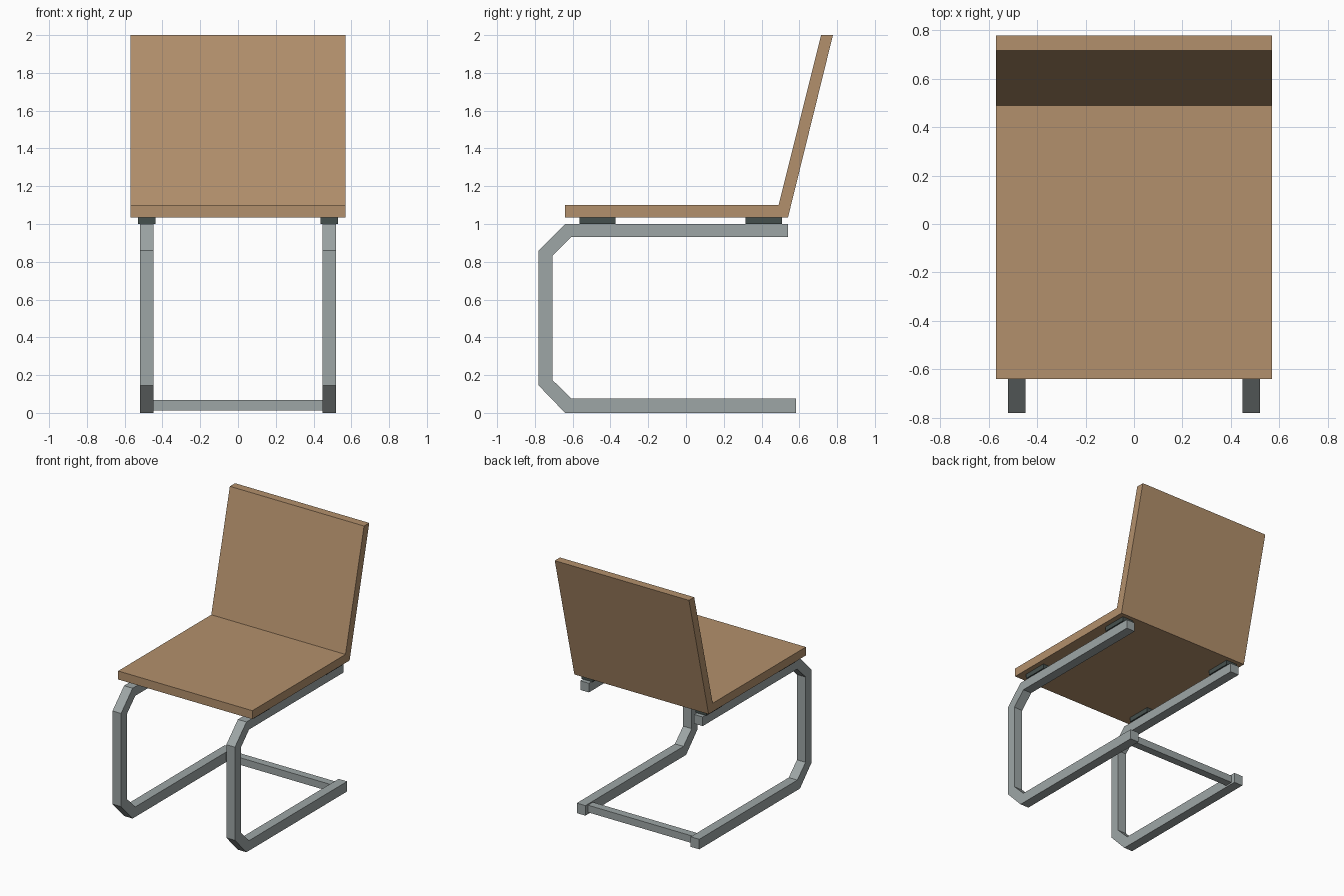
import bpy
import bmesh

if "Cube" in bpy.data.objects:
    bpy.data.objects.remove(bpy.data.objects["Cube"])


def material(name, color):
    mat = bpy.data.materials.new(name)
    mat.diffuse_color = (*color, 1)
    mat.use_nodes = True
    mat.node_tree.nodes["Principled BSDF"].inputs["Base Color"].default_value = mat.diffuse_color
    return mat


WOOD = material("wood", (0.45, 0.28, 0.15))
METAL = material("metal", (0.34, 0.38, 0.38))
RUBBER = material("rubber", (0.06, 0.08, 0.075))


def extrude_profile(name, profile, x0, x1, mat):
    """Extrude a closed (y, z) profile from x0 to x1."""
    bm = bmesh.new()
    face = bm.faces.new([bm.verts.new((x0, y, z)) for y, z in profile])
    out = bmesh.ops.extrude_face_region(bm, geom=[face])
    verts = [v for v in out["geom"] if isinstance(v, bmesh.types.BMVert)]
    bmesh.ops.translate(bm, verts=verts, vec=(x1 - x0, 0, 0))
    bmesh.ops.recalc_face_normals(bm, faces=bm.faces)
    mesh = bpy.data.meshes.new(name)
    bm.to_mesh(mesh)
    bm.free()
    mesh.materials.append(mat)
    obj = bpy.data.objects.new(name, mesh)
    bpy.context.collection.objects.link(obj)
    return obj


def box(name, x0, x1, y0, y1, z0, z1, mat):
    return extrude_profile(name, [(y0, z0), (y1, z0), (y1, z1), (y0, z1)], x0, x1, mat)


# Seat and leaning backrest, one bent board
extrude_profile("seat_and_backrest",
                [(-0.64, 1.035), (0.54, 1.035), (0.778, 2.0),
                 (0.715, 2.0), (0.49, 1.10), (-0.64, 1.10)],
                -0.57, 0.57, WOOD)

# Cantilever side frame with chamfered bends: outer path, then inner path back
frame_profile = [(0.54, 1.0), (-0.64, 1.0), (-0.78, 0.86), (-0.78, 0.145),
                 (-0.64, 0.0), (0.582, 0.0), (0.582, 0.077), (-0.608, 0.077),
                 (-0.708, 0.175), (-0.708, 0.83), (-0.608, 0.93), (0.54, 0.93)]

for side, label in ((-1, "left"), (1, "right")):
    inner, outer = sorted((side * 0.447, side * 0.52))
    extrude_profile(f"{label}_frame", frame_profile, inner, outer, METAL)

    # Spacer pads between frame and seat
    a, b = sorted((side * 0.436, side * 0.53))
    box(f"{label}_front_pad", a, b, -0.565, -0.373, 1.0, 1.035, RUBBER)
    box(f"{label}_back_pad", a, b, 0.315, 0.508, 1.0, 1.035, RUBBER)

# Rear floor crossbar
box("crossbar", -0.447, 0.447, 0.49, 0.55, 0.013, 0.068, METAL)
